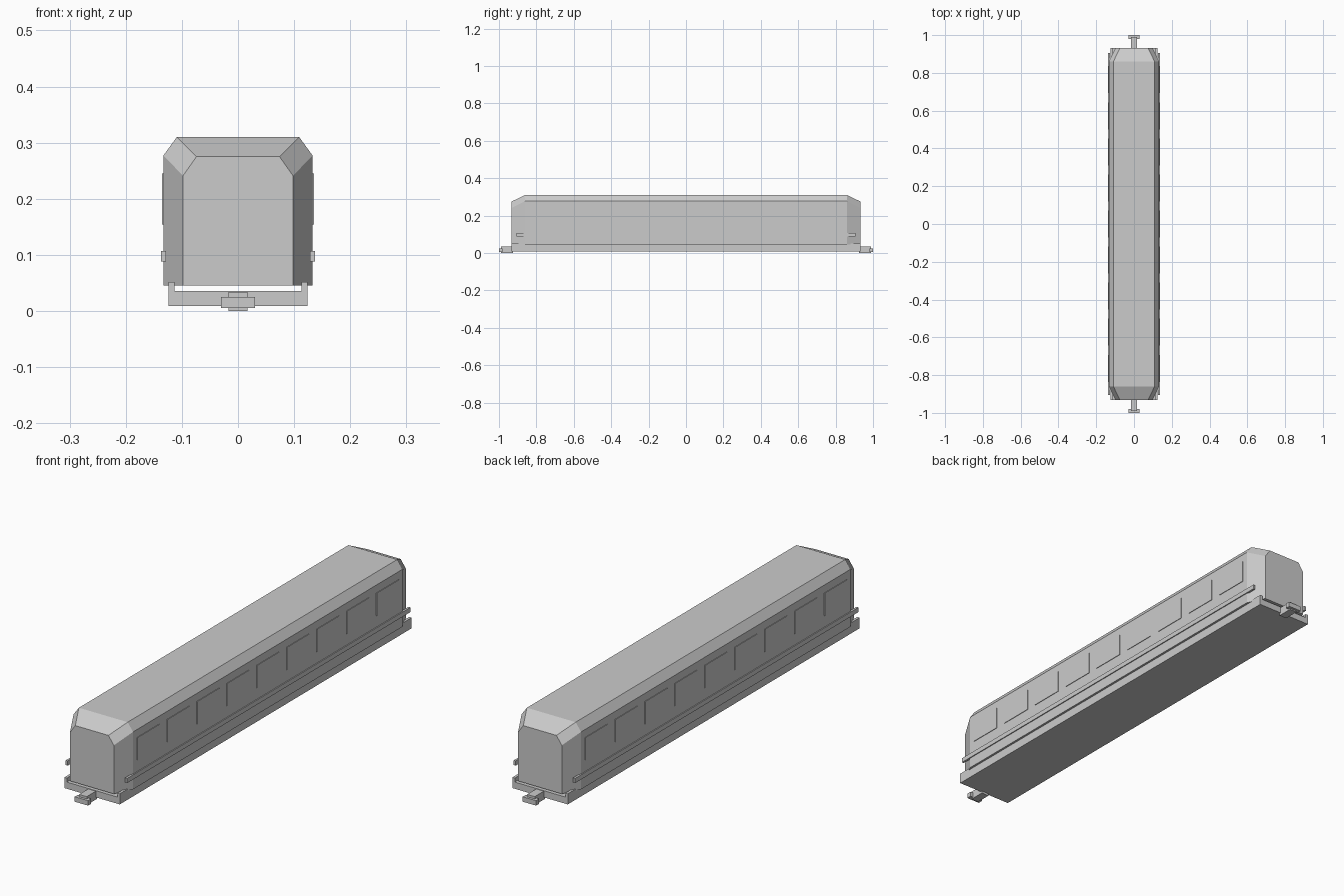
import bpy, bmesh

if "Cube" in bpy.data.objects:
    bpy.data.objects.remove(bpy.data.objects["Cube"])


def make_object(name, bm):
    bmesh.ops.recalc_face_normals(bm, faces=bm.faces)
    mesh = bpy.data.meshes.new(name)
    bm.to_mesh(mesh)
    bm.free()
    obj = bpy.data.objects.new(name, mesh)
    bpy.context.collection.objects.link(obj)
    return obj


def loft(name, sections):
    """Skin closed x/z sections, each given as (y, points)."""
    bm = bmesh.new()
    rings = [[bm.verts.new((x, y, z)) for x, z in pts] for y, pts in sections]
    n = len(rings[0])
    for a, b in zip(rings, rings[1:]):
        for i in range(n):
            j = (i + 1) % n
            bm.faces.new((a[i], a[j], b[j], b[i]))
    bm.faces.new(rings[0])
    bm.faces.new(rings[-1])
    return make_object(name, bm)


def box(name, x0, x1, y0, y1, z0, z1):
    pts = [(x0, z0), (x1, z0), (x1, z1), (x0, z1)]
    return loft(name, [(y0, pts), (y1, pts)])


def mirrored(half):
    return half + [(-x, z) for x, z in reversed(half)]


# Coach body: chamfered roof with bevelled ends
middle = mirrored([(0.133, 0.045), (0.133, 0.277), (0.109, 0.31)])
end = mirrored([(0.098, 0.045), (0.098, 0.241), (0.074, 0.275)])
loft("coach_body", [(-0.933, end), (-0.86, middle), (0.86, middle), (0.933, end)])

# Underframe: shallow channel with raised side lips
channel = mirrored([(0.124, 0.009), (0.124, 0.052), (0.113, 0.052), (0.113, 0.036)])
loft("underframe", [(-0.932, channel), (0.932, channel)])

# Raised windows and waist trim on both sides
WINDOWS, PITCH, WIDTH = 9, 0.191, 0.143
for side, label in ((1, "right"), (-1, "left")):
    box(f"trim_strip_{label}", side * 0.128, side * 0.137, -0.905, 0.905, 0.088, 0.107)
    for i in range(WINDOWS):
        y = (i - (WINDOWS - 1) / 2) * PITCH
        box(f"window_{label}_{i + 1}", side * 0.131, side * 0.1355,
            y - WIDTH / 2, y + WIDTH / 2, 0.154, 0.245)

# Couplers: shank and wide head at each end
for side, label in ((-1, "front"), (1, "back")):
    box(f"coupler_shank_{label}", -0.017, 0.017, side * 0.925, side * 0.99, 0.0, 0.034)
    box(f"coupler_head_{label}", -0.03, 0.03, side * 0.98, side * 1.0, 0.005, 0.025)
